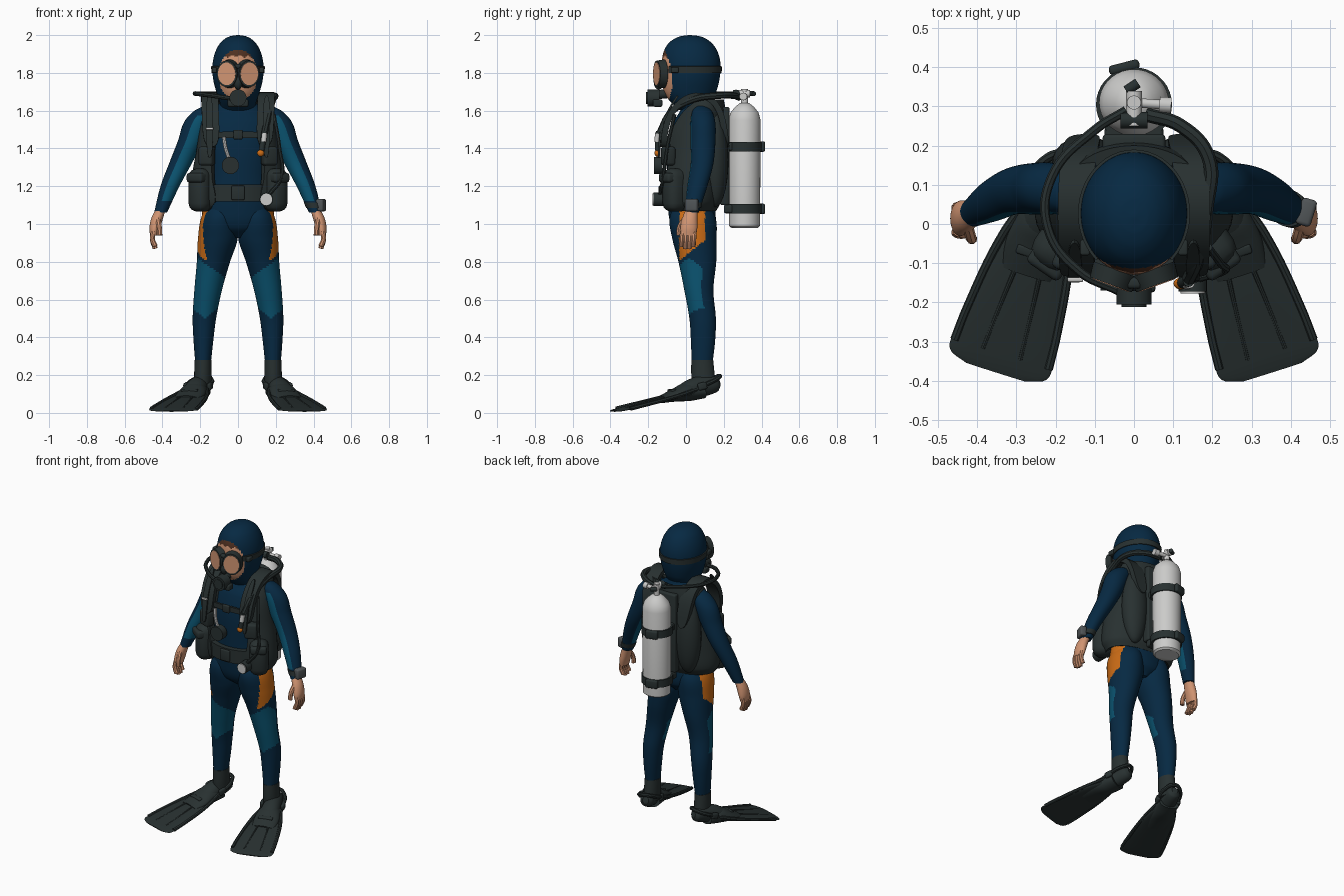
import bpy, bmesh, math
from mathutils import Matrix, Vector

if "Cube" in bpy.data.objects:
    bpy.data.objects.remove(bpy.data.objects["Cube"])
made = []


def material(name, *colour):
    mat = bpy.data.materials.new(name)
    mat.use_nodes = True
    mat.diffuse_color = (*colour, 1)
    mat.node_tree.nodes["Principled BSDF"].inputs["Base Color"].default_value = (*colour, 1)
    return mat


navy = material("navy neoprene", .002, .022, .055)
teal = material("teal neoprene", .003, .083, .155)
orange = material("orange panel", .6, .15, .008)
black = material("charcoal gear", .021, .03, .03)
skin = material("skin", .64, .3, .17)
hair = material("brown hair", .08, .03, .015)
silver = material("pale tank metal", .6, .6, .59)
grey = material("grey plastic", .08, .09, .095)


def add(name, data, mats, mirror=False):
    obj = bpy.data.objects.new(name, data)
    bpy.context.scene.collection.objects.link(obj)
    for mat in mats if isinstance(mats, list) else [mats]:
        data.materials.append(mat)
    if mirror:
        obj.modifiers.new("mirror", "MIRROR").use_mirror_merge = False
    made.append(obj)
    return obj


def mesh_from(bm, name):
    mesh = bpy.data.meshes.new(name)
    bm.to_mesh(mesh)
    bm.free()
    return mesh


def refine(rows, steps):
    """Smoothly interpolate rows as functions of their first value."""
    rows = [Vector(r) for r in sorted(rows)]
    last = len(rows) - 1
    slope = []
    for i in range(last + 1):
        a, b = rows[max(i - 1, 0)], rows[min(i + 1, last)]
        slope.append((b - a) / (b[0] - a[0]))
    out = []
    for i in range(last):
        a, b = rows[i], rows[i + 1]
        h = b[0] - a[0]
        for k in range(steps):
            t = k / steps
            s = t * t * (3 - 2 * t)
            out.append(a * (1 - s) + b * s + slope[i] * (h * t * (1 - t) ** 2)
                       - slope[i + 1] * (h * t * t * (1 - t)))
    return out + [rows[-1]]


def loft(name, rows, mats, steps=5, seg=36, rule=None, matrix=Matrix(), mirror=False, shell=0):
    """Rows are height, centre x, centre y, radius x, radius y and, for a shell, front gap."""
    bm = bmesh.new()
    rings = []
    for row in refine(rows, steps):
        z, cx, cy, rx, ry = row[:5]
        gap = row[5] if shell else 0
        count = seg + 1 if shell else seg
        angles = [gap + (math.tau - 2 * gap) * j / seg for j in range(count)]
        rings.append([bm.verts.new(matrix @ Vector((cx + rx * math.sin(a), cy - ry * math.cos(a), z)))
                      for a in angles])
    for low, high in zip(rings, rings[1:]):
        for j in range(seg):
            k = (j + 1) % len(low)
            bm.faces.new((low[j], low[k], high[k], high[j]))
    if not shell:
        bm.faces.new(rings[0][::-1])
        bm.faces.new(rings[-1])
    bm.normal_update()
    if rule:
        for face in bm.faces:
            face.material_index = rule(face.calc_center_median(), face.normal)
    obj = add(name, mesh_from(bm, name), mats, mirror)
    if shell:
        mod = obj.modifiers.new("thickness", "SOLIDIFY")
        mod.thickness, mod.offset = shell, -1
    return obj


def tube(name, points, radius, mat, matrix=Matrix(), mirror=False):
    curve = bpy.data.curves.new(name, "CURVE")
    curve.dimensions = "3D"
    curve.bevel_depth, curve.bevel_resolution = radius, 2
    curve.resolution_u, curve.use_fill_caps = 8, True
    spline = curve.splines.new("BEZIER")
    spline.bezier_points.add(len(points) - 1)
    for bp, p in zip(spline.bezier_points, points):
        bp.co = matrix @ Vector(p)
        bp.handle_left_type = bp.handle_right_type = "AUTO"
    return add(name, curve, mat, mirror)


def band(name, points, side, thick, mat, mirror=False):
    bm = bmesh.new()
    side = Vector(side) / 2
    pairs = [[bm.verts.new(Vector(p) + s) for s in (-side, side)] for p in points]
    for a, b in zip(pairs, pairs[1:]):
        bm.faces.new((a[0], a[1], b[1], b[0]))
    obj = add(name, mesh_from(bm, name), mat, mirror)
    obj.modifiers.new("round", "SUBSURF").levels = 2
    mod = obj.modifiers.new("thickness", "SOLIDIFY")
    mod.thickness, mod.offset = thick, 0
    return obj


def box(name, loc, size, mat, turn=0, bevel=.01, matrix=Matrix(), mirror=False):
    bm = bmesh.new()
    place = matrix @ Matrix.Translation(loc) @ Matrix.Rotation(turn, 4, "Z") @ Matrix.Diagonal((*size, 1))
    bmesh.ops.create_cube(bm, size=1, matrix=place)
    obj = add(name, mesh_from(bm, name), mat, mirror)
    mod = obj.modifiers.new("bevel", "BEVEL")
    mod.width, mod.segments = bevel, 3
    return obj


def rod(name, start, end, radius, mat):
    start, end = Vector(start), Vector(end)
    turn = (end - start).to_track_quat("Z", "Y").to_matrix().to_4x4()
    bm = bmesh.new()
    bmesh.ops.create_cone(bm, cap_ends=True, segments=24, radius1=radius, radius2=radius,
                          depth=(end - start).length, matrix=Matrix.Translation((start + end) / 2) @ turn)
    return add(name, mesh_from(bm, name), mat)


def ball(name, loc, size, mat, mirror=False):
    bm = bmesh.new()
    bmesh.ops.create_uvsphere(bm, u_segments=24, v_segments=14, radius=1,
                              matrix=Matrix.Translation(loc) @ Matrix.Diagonal((*size, 1)))
    return add(name, mesh_from(bm, name), mat, mirror)


# Suit: torso, legs and arms, with coloured panels
def hip_panel(c, n):
    return 2 if abs(n.x) > .3 and -.035 < c.y < .1 and .81 + .8 * max(0, c.y + .03) < c.z < 1.1 else 0


def leg_panels(c, n):
    if n.x > 0 and hip_panel(c, n):
        return 2
    knee = .5 + abs(c.x - .175) * .8 < c.z < .82 - .7 * (.215 - c.x) - .8 * max(0, c.y - .02)
    return 1 if knee and n.y < .2 else 0


def arm_panel(c, n):
    return 1 if 1.12 < c.z < 1.57 and n.x * -.8 - n.y * .6 > .25 else 0


suit = [navy, teal, orange]
loft("torso", [(.925, 0, .05, .03, .06), (.98, 0, .04, .16, .112), (1.08, 0, .03, .19, .125),
               (1.25, 0, .02, .17, .12), (1.42, 0, .04, .195, .135), (1.54, 0, .06, .2, .125),
               (1.6, 0, .07, .15, .1), (1.65, 0, .07, .085, .075), (1.7, 0, .06, .08, .075)],
     suit, steps=9, seg=72, rule=hip_panel)
loft("leg", [(1.12, .085, .03, .07, .08), (1.03, .1, .035, .096, .122), (.92, .107, .045, .105, .117),
             (.8, .13, .06, .088, .1), (.65, .158, .068, .073, .077), (.5, .178, .088, .062, .07),
             (.38, .183, .09, .052, .064), (.26, .185, .085, .041, .055)],
     suit, steps=14, seg=72, rule=leg_panels, mirror=True)
loft("arm", [(1.63, .15, .08, .02, .02), (1.6, .17, .085, .06, .05), (1.54, .21, .09, .075, .065),
             (1.44, .25, .09, .068, .066), (1.32, .305, .085, .06, .06), (1.2, .36, .06, .05, .053),
             (1.06, .41, .03, .034, .037)], suit, steps=9, seg=48, rule=arm_panel, mirror=True)

# Hands
loft("palm", [(1.08, .408, .03, .026, .03), (1.03, .428, .02, .031, .04), (.98, .441, .015, .028, .045),
              (.94, .446, .012, .02, .042)], skin, mirror=True)
for i in range(4):
    y = .044 - i * .021
    tip = .882 - .012 * (i in (1, 2))
    tube("finger", [(.448, y, .96), (.453, y - .003, .92), (.438, y - .006, tip)], .0135, skin, mirror=True)
tube("thumb", [(.425, -.005, 1.03), (.417, -.033, .985), (.414, -.038, .94)], .014, skin, mirror=True)


# Head with hood opening, face and fringe
def face_rule(c, n):
    if c.y > -.02 or (c.x / .104) ** 2 + ((c.z - 1.79) / .135) ** 2 > 1:
        return 0
    return 2 if c.z > 1.888 + .006 * math.sin(c.x * 150) else 1


loft("hooded_head", [(1.6, 0, .05, .085, .08), (1.65, 0, .025, .098, .11), (1.7, 0, .022, .115, .138),
                     (1.77, 0, .025, .132, .153), (1.84, 0, .027, .135, .156), (1.9, 0, .025, .124, .147),
                     (1.95, 0, .023, .1, .121), (1.98, 0, .022, .07, .085), (1.995, 0, .022, .038, .046),
                     (2, 0, .02, .004, .005)], [navy, skin, hair], steps=9, seg=80, rule=face_rule)

# Mask, lenses and strap
eye = Matrix.Translation((.054, -.14, 1.795)) @ Matrix.Rotation(.35, 4, "Z") @ Matrix.Rotation(math.pi / 2, 4, "X")
loft("mask_frame", [(-.025, 0, 0, .062, .076), (.016, 0, 0, .057, .07)], black, steps=1, matrix=eye, mirror=True)
loft("mask_lens", [(.013, 0, 0, .049, .06), (.018, 0, 0, .049, .06)], skin, steps=1, matrix=eye, mirror=True)
box("mask_bridge", (0, -.15, 1.835), (.04, .03, .025), black)
ball("mask_nose_pocket", (0, -.145, 1.752), (.024, .026, .04), black)
loft("mask_strap", [(1.8, 0, .027, .14, .162, .75), (1.835, 0, .027, .143, .163, .75)], black, shell=.008)
box("mask_buckle", (.125, -.06, 1.815), (.025, .04, .03), black, bevel=.006, mirror=True)

# Breathing regulator and hoses
rod("regulator_body", (0, -.205, 1.668), (0, -.14, 1.668), .045, black)
rod("regulator_cover", (0, -.212, 1.668), (0, -.2, 1.668), .032, black)
box("exhaust_tee", (0, -.15, 1.64), (.11, .05, .04), black)
rod("mouthpiece", (0, -.15, 1.685), (0, -.1, 1.69), .024, black)
tube("regulator_hose", [(-.04, -.17, 1.665), (-.14, -.12, 1.68), (-.22, -.01, 1.69), (-.21, .12, 1.69),
                        (-.1, .24, 1.69), (-.02, .29, 1.69)], .012, black)
tube("inflator_hose", [(.03, .28, 1.67), (.12, .25, 1.68), (.19, .17, 1.68), (.185, .04, 1.66),
                       (.165, -.08, 1.59), (.14, -.14, 1.48)], .018, black)
rod("inflator", (.14, -.145, 1.49), (.125, -.15, 1.39), .015, black)
rod("inflator_fitting", (.141, -.15, 1.48), (.136, -.154, 1.435), .014, silver)
ball("inflator_button", (.12, -.152, 1.375), (.019, .015, .018), orange)
tube("gauge_hose", [(-.075, -.135, 1.46), (-.065, -.145, 1.4), (-.045, -.145, 1.34)], .01, silver)
rod("gauge", (-.04, -.17, 1.31), (-.04, -.125, 1.31), .046, black)
rod("spare_regulator", (.15, -.172, 1.13), (.15, -.11, 1.13), .036, black)
rod("spare_regulator_cover", (.15, -.178, 1.13), (.15, -.17, 1.13), .031, silver)
tube("spare_hose", [(.16, -.14, 1.15), (.23, -.12, 1.25), (.22, -.1, 1.4), (.19, -.06, 1.58)], .01, black)

# Buoyancy vest
loft("vest", [(1.07, 0, .03, .225, .13, .75), (1.12, 0, .03, .252, .155, .5), (1.25, 0, .03, .245, .16, .6),
              (1.38, 0, .04, .222, .16, .65), (1.5, 0, .055, .205, .155, .6), (1.6, 0, .085, .19, .125, .7),
              (1.66, 0, .1, .165, .1, 1.2)], black, shell=.03)
band("shoulder_strap", [(.14, -.12, 1.4), (.145, -.108, 1.55), (.15, -.03, 1.66), (.15, .08, 1.695),
                        (.14, .19, 1.63), (.12, .215, 1.4)], (.09, 0, 0), .032, black, mirror=True)
band("shoulder_webbing", [(.15, -.145, 1.34), (.15, -.137, 1.54), (.152, -.04, 1.685)],
     (.035, 0, 0), .01, black, mirror=True)
box("vest_pocket", (.195, -.055, 1.18), (.115, .13, .23), black, turn=.6, bevel=.045, mirror=True)
box("pocket_flap", (.2, -.068, 1.245), (.1, .13, .05), black, turn=.6, bevel=.015, mirror=True)
box("chest_pocket", (.165, -.095, 1.36), (.08, .06, .1), black, turn=.4, bevel=.015, mirror=True)
ball("back_bladder", (.125, .155, 1.34), (.085, .07, .25), black, mirror=True)
box("back_plate", (0, .205, 1.36), (.16, .05, .52), black)
loft("waist_belt", [(1.12, 0, .025, .21, .158), (1.21, 0, .025, .21, .158)], black, steps=1)
box("belt_buckle", (0, -.137, 1.165), (.07, .016, .075), black, bevel=.006)
band("chest_strap", [(-.15, -.105, 1.47), (0, -.122, 1.475), (.15, -.105, 1.47)], (0, 0, .035), .014, black)
box("chest_buckle", (0, -.125, 1.473), (.05, .02, .05), black, bevel=.006)
box("strap_ring", (-.15, -.142, 1.505), (.04, .012, .014), silver, bevel=.004)

# Tank, straps and valve
loft("tank", [(.98, 0, .31, .075, .07), (.99, 0, .31, .086, .082), (1.55, 0, .31, .089, .085),
              (1.59, 0, .31, .078, .074), (1.62, 0, .31, .05, .05), (1.64, 0, .31, .025, .025)],
     silver, steps=1)
for z in (1.08, 1.41):
    loft("tank_strap", [(z - .025, 0, .305, .097, .095), (z + .025, 0, .305, .097, .095)], black, steps=1)
    box("tank_strap_buckle", (-.025, .4, z), (.08, .025, .055), black, turn=.25)
    box("tank_strap_mount", (0, .225, z), (.15, .05, .045), black)
rod("valve_stem", (0, .31, 1.63), (0, .31, 1.715), .018, silver)
rod("valve_arm", (0, .31, 1.675), (.07, .305, 1.675), .012, silver)
rod("valve_knob", (.065, .305, 1.675), (.095, .303, 1.675), .02, silver)
rod("valve_yoke", (0, .25, 1.69), (0, .34, 1.69), .02, silver)
rod("yoke_screw", (-.02, .34, 1.69), (.01, .36, 1.69), .013, black)
rod("first_stage", (-.035, .265, 1.69), (.035, .265, 1.69), .021, black)

# Wrist computer
loft("wrist_strap", [(1.085, .404, .035, .043, .045), (1.115, .394, .04, .046, .047)], black, steps=1)
box("wrist_computer", (.44, .03, 1.1), (.04, .07, .065), grey, turn=-.3)

# Boots and fins, laid out along the foot axis
heel, toe = Vector((.185, .15, .142)), Vector((.35, -.37, .011))
axis = (toe - heel).normalized()
across = Vector((0, 0, 1)).cross(axis).normalized()
foot = Matrix((across, axis.cross(across), axis)).transposed().to_4x4()
foot.translation = heel
loft("boot_cuff", [(.14, .187, .095, .045, .062), (.2, .186, .09, .046, .062), (.28, .185, .086, .045, .058)],
     black, mirror=True)
loft("boot_foot", [(-.03, 0, .01, .02, .02), (-.01, 0, .01, .04, .042), (.06, 0, .015, .05, .055),
                   (.14, 0, .015, .058, .05), (.22, 0, .005, .058, .03), (.27, 0, 0, .045, .012)],
     black, matrix=foot, mirror=True)
loft("foot_pocket", [(.07, 0, -.015, .062, .035), (.15, 0, .005, .07, .05), (.22, 0, .005, .078, .036),
                     (.3, 0, 0, .07, .02)], black, matrix=foot, mirror=True)
loft("fin_blade", [(.12, 0, -.01, .06, .016), (.2, 0, -.006, .088, .016), (.3, 0, -.002, .106, .014),
                   (.44, 0, 0, .127, .01), (.53, 0, 0, .135, .007), (.555, 0, 0, .122, .005),
                   (.57, 0, 0, .08, .003)], black, matrix=foot, mirror=True)
for s in (-1, 1):
    tube("fin_rail", [(s * .06, .01, .12), (s * .09, .004, .22), (s * .12, .002, .43), (s * .126, .002, .52)],
         .011, black, foot, True)
    tube("fin_rib", [(s * .03, .015, .26), (s * .04, .008, .38), (s * .05, .004, .52)], .006, black, foot, True)
    box("fin_buckle", (s * .066, .02, .085), (.022, .04, .05), black, matrix=foot, mirror=True)
tube("heel_strap", [(-.066, .02, .09), (-.05, .035, 0), (0, .045, -.04), (.05, .035, 0), (.066, .02, .09)],
     .012, black, foot, True)
box("fin_vent", (0, .03, .235), (.09, .02, .025), black, bevel=.006, matrix=foot, mirror=True)

# Apply modifiers, then shade
bpy.ops.object.select_all(action="DESELECT")
for obj in made:
    obj.select_set(True)
bpy.context.view_layer.objects.active = made[0]
bpy.ops.object.convert(target="MESH")
bpy.ops.object.shade_smooth_by_angle(angle=math.radians(40))
